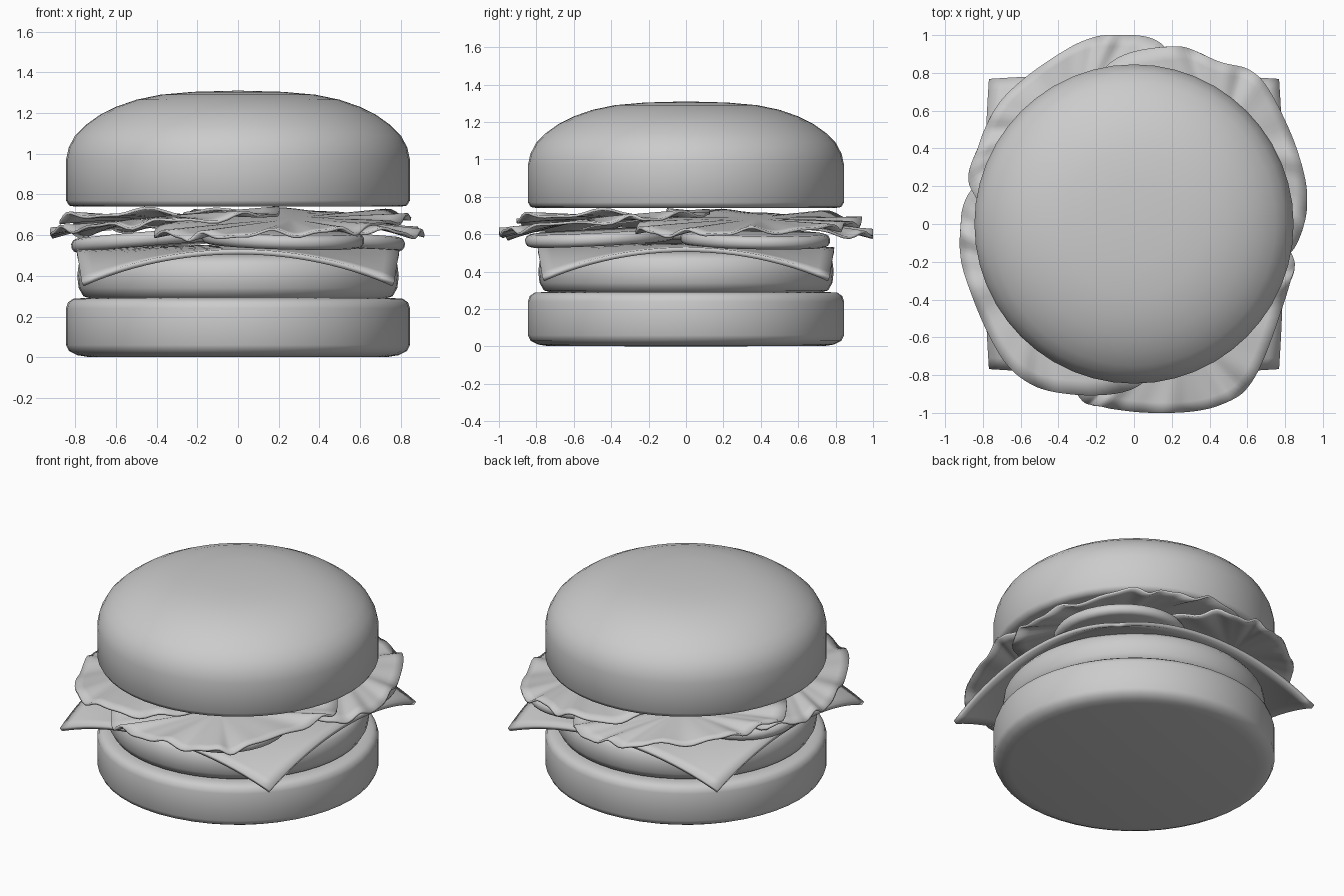
import bpy, bmesh, math
from mathutils import Vector

if "Cube" in bpy.data.objects:
    bpy.data.objects.remove(bpy.data.objects["Cube"])


def add_mesh(name, bm, angle=60):
    bmesh.ops.recalc_face_normals(bm, faces=bm.faces)
    me = bpy.data.meshes.new(name)
    bm.to_mesh(me)
    bm.free()
    ob = bpy.data.objects.new(name, me)
    bpy.context.collection.objects.link(ob)
    bpy.ops.object.select_all(action='DESELECT')
    bpy.context.view_layer.objects.active = ob
    ob.select_set(True)
    bpy.ops.object.shade_smooth_by_angle(angle=math.radians(angle))
    return ob


def lathe(name, profile, segs=48):
    """Revolve (radius, z) points, starting and ending on the axis."""
    bm = bmesh.new()
    vs = [bm.verts.new((r, 0, z)) for r, z in profile]
    es = [bm.edges.new(p) for p in zip(vs, vs[1:])]
    bmesh.ops.spin(bm, geom=vs + es, axis=(0, 0, 1), cent=(0, 0, 0),
                   angle=math.tau, steps=segs, use_duplicate=False)
    bmesh.ops.remove_doubles(bm, verts=bm.verts, dist=1e-4)
    return add_mesh(name, bm)


def thicken(ob, t, offset):
    mod = ob.modifiers.new("thickness", 'SOLIDIFY')
    mod.thickness = t
    mod.offset = offset


# Buns and patty
lathe("bottom_bun", [(0, 0), (0.74, 0.002), (0.79, 0.01), (0.83, 0.03), (0.845, 0.06),
                     (0.845, 0.24), (0.835, 0.27), (0.81, 0.287), (0.77, 0.29), (0, 0.29)])
lathe("patty", [(0, 0.285), (0.72, 0.287), (0.76, 0.30), (0.783, 0.34), (0.79, 0.40),
                (0.783, 0.455), (0.76, 0.485), (0.70, 0.505), (0.5, 0.52), (0, 0.525)])
lathe("top_bun", [(0, 0.74), (0.80, 0.74), (0.83, 0.745), (0.845, 0.77), (0.845, 0.97),
                  (0.832, 1.03), (0.80, 1.09), (0.75, 1.14), (0.68, 1.19), (0.60, 1.23),
                  (0.50, 1.265), (0.38, 1.29), (0.22, 1.304), (0, 1.31)])

# Cheese slice: square sheet with drooping corners
bm = bmesh.new()
bmesh.ops.create_grid(bm, x_segments=24, y_segments=24, size=1)
for v in bm.verts:
    u, w = v.co.x, v.co.y
    d = u * u * w * w
    s = 0.793 - 0.025 * d
    v.co = (u * s, w * s, 0.552 - 0.022 * max(u * u, w * w) - 0.16 * d)
cheese = add_mesh("cheese_slice", bm)
thicken(cheese, 0.025, -1)

# Tomato slices: centre and tilt (each leans on the next)
for i, (x, y, z, sx, sy) in enumerate([(0.22, -0.46, 0.583, -0.03, 0.05),
                                       (-0.42, 0.08, 0.577, 0.08, -0.02),
                                       (0.42, 0.37, 0.573, -0.05, -0.02)]):
    ob = lathe(f"tomato_slice_{i + 1}",
               [(0, -0.035), (0.37, -0.035), (0.39, -0.027), (0.4, -0.01),
                (0.4, 0.01), (0.39, 0.027), (0.37, 0.035), (0, 0.035)], 36)
    ob.location = (x, y, z)
    ob.rotation_mode = 'QUATERNION'
    ob.rotation_quaternion = Vector((0, 0, 1)).rotation_difference(Vector((-sx, -sy, 1)))


def closed_curve(pts, n):
    """Smooth closed curve through the points."""
    pts = [Vector(p) for p in pts]
    out = []
    for i in range(len(pts)):
        a, b, c, d = (pts[(i + k) % len(pts)] for k in (-1, 0, 1, 2))
        for j in range(n):
            t = j / n
            out.append(0.5 * (2 * b + (c - a) * t + (2 * a - 5 * b + 4 * c - d) * t * t
                              + (3 * b - a - 3 * c + d) * t ** 3))
    return out


def lettuce(name, pts, phase):
    rim = closed_curve(pts, 10)
    n, rings = len(rim), 8
    c = sum(rim, Vector((0, 0))) / n
    tangent = Vector((-c.y, c.x)).normalized()

    def vert(bm, i, k):
        p = c + (rim[i] - c) * k
        a = math.tau * i / n
        wave = k ** 2.5 * (0.015 * math.sin(9 * a + phase) + 0.008 * math.sin(16 * a + 2 * phase))
        z = 0.70 + 0.062 * (p - c).dot(tangent) - 0.06 * (p.length / 0.9) ** 2 + wave
        return bm.verts.new((p.x, p.y, z))

    bm = bmesh.new()
    mid = vert(bm, 0, 0)
    loops = [[vert(bm, i, (r + 1) / rings) for i in range(n)] for r in range(rings)]
    for i in range(n):
        j = (i + 1) % n
        bm.faces.new((mid, loops[0][i], loops[0][j]))
        for lo, hi in zip(loops, loops[1:]):
            bm.faces.new((lo[i], hi[i], hi[j], lo[j]))
    thicken(add_mesh(name, bm), 0.014, 0)


# Lettuce leaves, overlapping round the burger
lettuce("lettuce_back_left", [(0.17, 0.93), (-0.08, 1.0), (-0.33, 0.94), (-0.68, 0.68),
                              (-0.82, 0.42), (-0.86, 0.18), (-0.55, -0.1), (-0.05, 0.05),
                              (0.3, 0.55)], 0.4)
lettuce("lettuce_front_left", [(-0.86, 0.18), (-0.92, -0.05), (-0.88, -0.32), (-0.66, -0.76),
                               (-0.35, -0.9), (0.05, -0.84), (0.2, -0.45), (-0.1, 0.12),
                               (-0.6, 0.35)], 1.7)
lettuce("lettuce_front_right", [(-0.3, -0.9), (-0.15, -0.97), (0.15, -1.0), (0.45, -0.96),
                                (0.64, -0.81), (0.81, -0.36), (0.83, -0.15), (0.55, 0.1),
                                (0.0, 0.05), (-0.4, -0.55)], 2.9)
lettuce("lettuce_back_right", [(0.83, -0.15), (0.915, 0.1), (0.86, 0.4), (0.67, 0.77),
                               (0.45, 0.86), (0.2, 0.94), (-0.15, 0.83), (-0.25, 0.4),
                               (0.2, -0.1), (0.6, -0.27)], 4.0)
